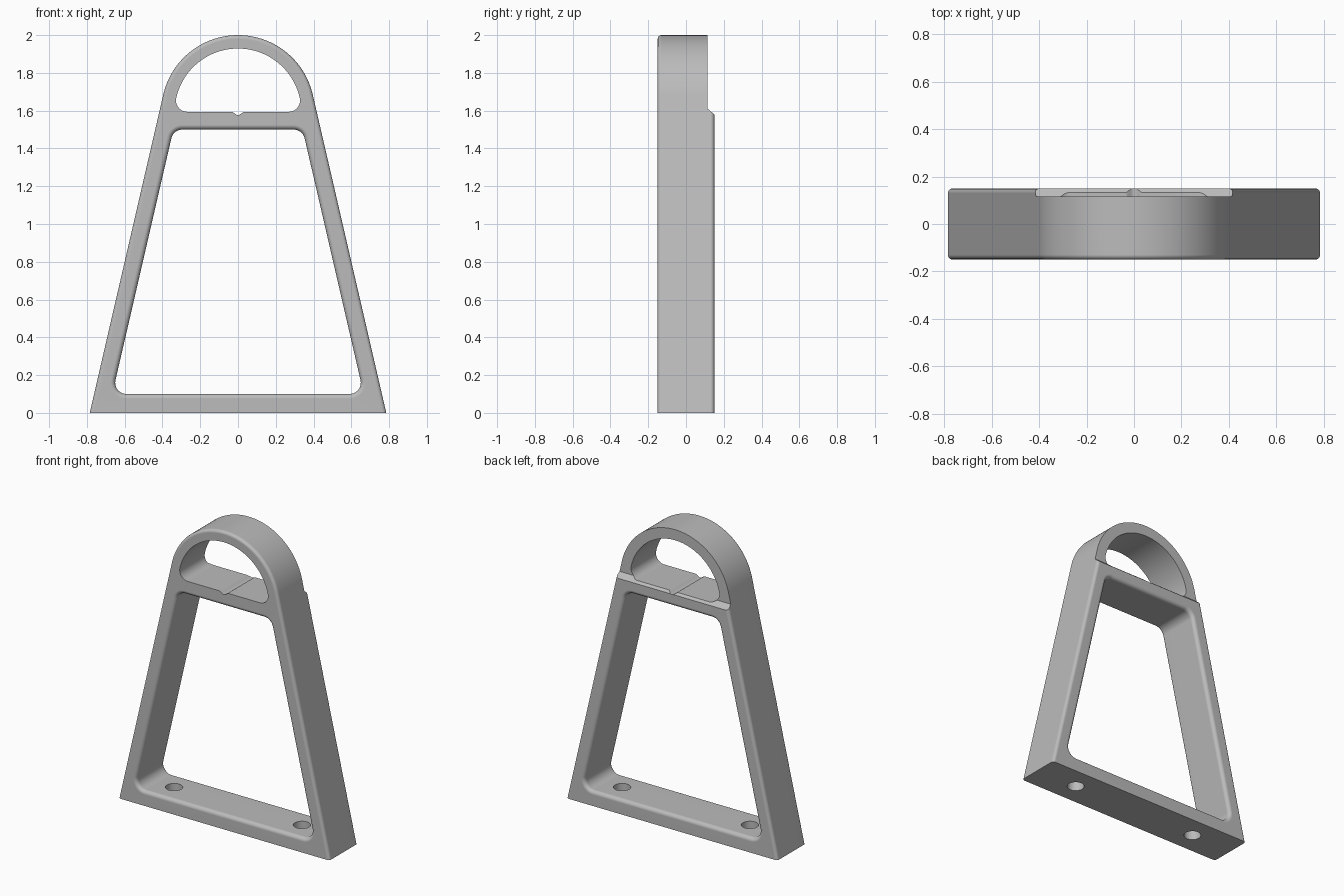
import bpy, bmesh, math
from mathutils import Vector

cube = bpy.data.objects.get("Cube")
if cube:
    bpy.data.objects.remove(cube, do_unlink=True)

SLOPE = 0.231                      # leg lean, x per z
STRETCH = math.hypot(1, SLOPE)
LEAN = math.atan(SLOPE)
HALF = 0.15                        # half thickness
R = 0.406                          # arch radius
ARCH = Vector((0, 2 - R))

grey = bpy.data.materials.new("satin_grey")
grey.use_nodes = True
colour = (0.5, 0.5, 0.5, 1)
grey.diffuse_color = colour
grey.node_tree.nodes["Principled BSDF"].inputs["Base Color"].default_value = colour


def arc(c, r, a0, a1, n):
    return [Vector((c[0] + r * math.cos(a0 + (a1 - a0) * i / n),
                    c[1] + r * math.sin(a0 + (a1 - a0) * i / n))) for i in range(n + 1)]


def loft(name, rings):
    """Closed solid through matching rings of 3D points."""
    bm = bmesh.new()
    loops = [[bm.verts.new(p) for p in ring] for ring in rings]
    n = len(loops[0])
    for a, b in zip(loops, loops[1:]):
        for i in range(n):
            j = (i + 1) % n
            bm.faces.new((a[i], a[j], b[j], b[i]))
    bm.faces.new(loops[0])
    bm.faces.new(loops[-1])
    bmesh.ops.recalc_face_normals(bm, faces=bm.faces)
    mesh = bpy.data.meshes.new(name)
    bm.to_mesh(mesh)
    bm.free()
    mesh.materials.append(grey)
    obj = bpy.data.objects.new(name, mesh)
    bpy.context.collection.objects.link(obj)
    return obj


def at_y(points, y):
    return [(p.x, y, p.y) for p in points]


def rounded_sections(f, n=6):
    """(y, offset) pairs that round the front and back edges."""
    front = [(-HALF + f * (1 - math.cos(t)), f * (1 - math.sin(t)))
             for t in (math.pi / 2 * k / n for k in range(n + 1))]
    return front + [(-y, d) for y, d in reversed(front)]


def frame_outline(d):
    x = 0.785 - STRETCH * d
    return ([Vector((-x, 0)), Vector((x, 0))]
            + arc(ARCH, R - d, LEAN, math.pi - LEAN, 64))


def window_outline(d):
    """Trapezoid with filleted corners, grown outward by d."""
    r = 0.06 + d
    low, high = 0.1 - d, 1.5 + d

    def centre_x(z):
        return 0.6886 + STRETCH * d - SLOPE * z - STRETCH * r

    zl, zh = low + r, high - r
    right = (arc((centre_x(zl), zl), r, -math.pi / 2, LEAN, 10)
             + arc((centre_x(zh), zh), r, LEAN, math.pi / 2, 10))
    return right + [Vector((-p.x, p.y)) for p in reversed(right)]


def eye_outline(r=0.06, big=0.335):
    """Half round opening with filleted lower corners."""
    cx = math.sqrt((big - r) ** 2 - r ** 2)
    phi = math.atan2(r, cx)
    right = (arc((cx, ARCH.y + r), r, -math.pi / 2, phi, 12)
             + arc(ARCH, big, phi, math.pi / 2, 28)[1:])
    return right + [Vector((-p.x, p.y)) for p in reversed(right[:-1])]


# Main frame with softened front and back edges
frame = loft("frame", [at_y(frame_outline(d), y) for y, d in rounded_sections(0.02)])

# Large window between the legs
sections = rounded_sections(0.025)
sections = [(-0.2, sections[0][1])] + sections + [(0.2, sections[-1][1])]
cutters = [loft("window_cutter", [at_y(window_outline(d), y) for y, d in sections])]

# Opening under the arch
cutters.append(loft("eye_cutter", [at_y(eye_outline(), y) for y in (-0.2, 0.2)]))

# Shallow groove across the crossbar
groove = [Vector((x, 1.577 + 0.009 * (1 - math.cos(math.pi * x / 0.038))))
          for x in (0.038 * i / 6 for i in range(-6, 7))]
groove += [Vector((0.038, 1.65)), Vector((-0.038, 1.65))]
cutters.append(loft("groove_cutter", [at_y(groove, y) for y in (-0.2, 0.2)]))

# Step with chamfer at the back of the arch
step = [(0.115, 2.1), (0.115, 1.61), (0.185, 1.55), (0.3, 1.55), (0.3, 2.1)]
cutters.append(loft("step_cutter", [[(x, y, z) for y, z in step] for x in (-1, 1)]))

# Two bolt holes through the base
for side in (-1, 1):
    ring = arc((side * 0.475, 0), 0.053, 0, 2 * math.pi, 40)[:-1]
    cutters.append(loft("bolt_hole_cutter",
                        [[(p.x, p.y, z) for p in ring] for z in (-0.05, 0.2)]))

bpy.context.view_layer.objects.active = frame
frame.select_set(True)
for cutter in cutters:
    mod = frame.modifiers.new("cut", 'BOOLEAN')
    mod.operation = 'DIFFERENCE'
    mod.solver = 'EXACT'
    mod.object = cutter
    bpy.ops.object.modifier_apply(modifier=mod.name)
    bpy.data.objects.remove(cutter, do_unlink=True)

# Smooth rounds, crisp edges, flat faces
bpy.ops.object.shade_smooth_by_angle(angle=math.radians(30))
weighted = frame.modifiers.new("weighted_normals", 'WEIGHTED_NORMAL')
weighted.keep_sharp = True
